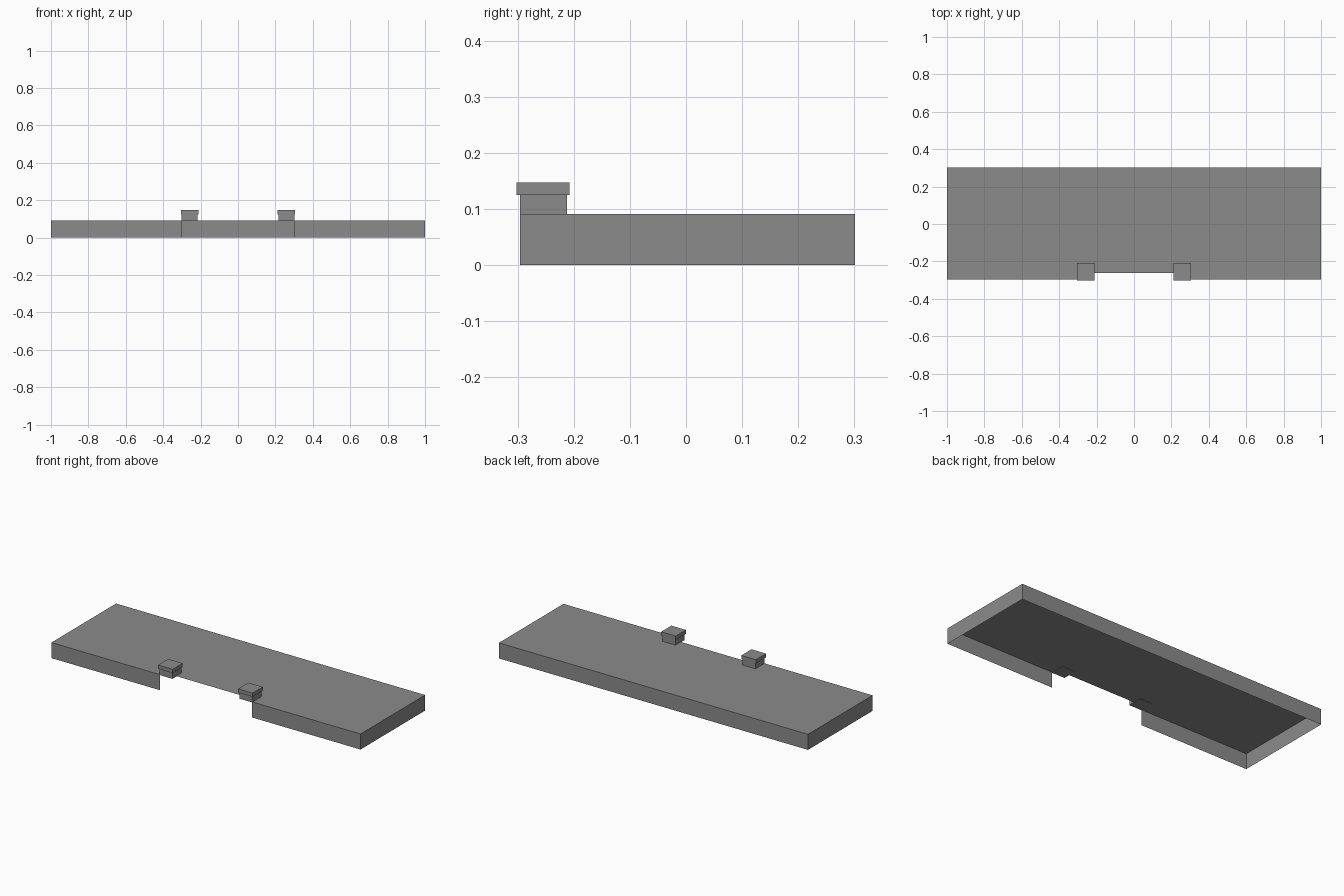
import bpy
import bmesh

cube = bpy.data.objects.get("Cube")
if cube:
    bpy.data.objects.remove(cube, do_unlink=True)

grey = bpy.data.materials.new("mid_grey")
grey.use_nodes = True
colour = (0.26, 0.26, 0.26, 1)
grey.diffuse_color = colour
grey.node_tree.nodes["Principled BSDF"].inputs["Base Color"].default_value = colour

HALF_X, FRONT, BACK, TOP = 1.0, -0.296, 0.301, 0.091
GAP_X, GAP_Y = 0.299, -0.262


def add_object(name, bm):
    mesh = bpy.data.meshes.new(name)
    bm.to_mesh(mesh)
    bm.free()
    mesh.materials.append(grey)
    obj = bpy.data.objects.new(name, mesh)
    bpy.context.collection.objects.link(obj)
    return obj


def add_box(name, centre_x, centre_y, half, low, high):
    bm = bmesh.new()
    bmesh.ops.create_cube(bm, size=1)
    for v in bm.verts:
        v.co.x = centre_x + v.co.x * 2 * half
        v.co.y = centre_y + v.co.y * 2 * half
        v.co.z = high if v.co.z > 0 else low
    return add_object(name, bm)


# Platform: thin sheet top with a shallow front notch and an open underside
outline = [(GAP_X, FRONT), (HALF_X, FRONT), (HALF_X, BACK), (-HALF_X, BACK),
           (-HALF_X, FRONT), (-GAP_X, FRONT), (-GAP_X, GAP_Y), (GAP_X, GAP_Y)]
bm = bmesh.new()
rim = [bm.verts.new((x, y, TOP)) for x, y in outline]
bm.faces.new(rim)

# Skirt walls hang from every edge except the notch
skirt_top = rim[:6]
skirt_low = [bm.verts.new((v.co.x, v.co.y, 0)) for v in skirt_top]
for i in range(len(skirt_top) - 1):
    bm.faces.new((skirt_top[i], skirt_low[i], skirt_low[i + 1], skirt_top[i + 1]))
bm.normal_update()
add_object("platform", bm)

# Pair of capped posts at the ends of the notch
for side, sign in (("left", 1), ("right", -1)):
    add_box(side + "_post", sign * 0.259, -0.254, 0.042, 0.088, 0.125)
    add_box(side + "_post_cap", sign * 0.259, -0.255, 0.047, 0.125, 0.147)
